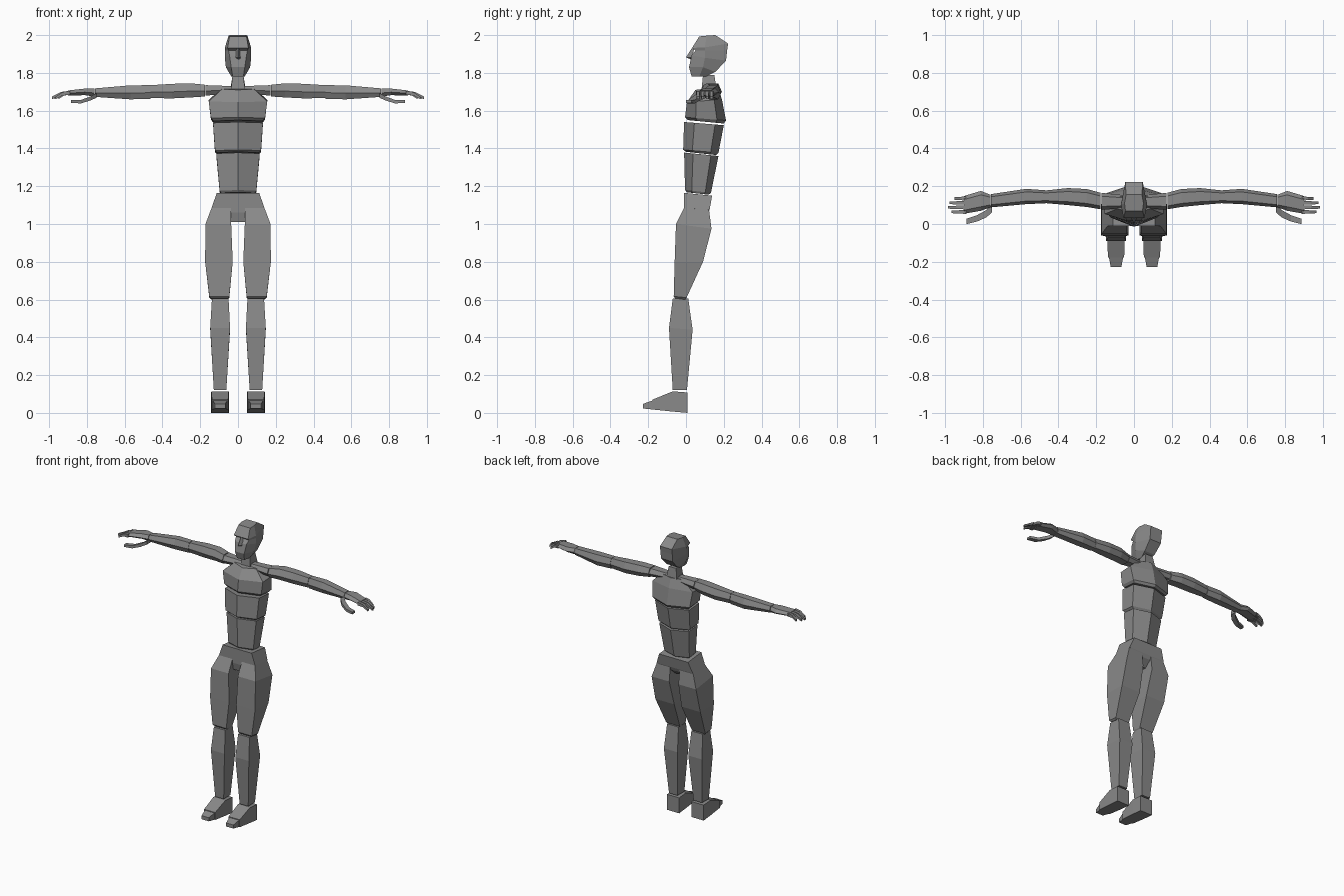
import bpy
import bmesh
from mathutils import Vector

default_cube = bpy.data.objects.get("Cube")
if default_cube:
    bpy.data.objects.remove(default_cube, do_unlink=True)

grey = bpy.data.materials.new("plain_grey")
grey.use_nodes = True
grey_value = (0.25, 0.25, 0.25, 1)
grey.diffuse_color = grey_value
grey.node_tree.nodes["Principled BSDF"].inputs["Base Color"].default_value = grey_value


def loft(name, rings, side=1):
    """Skin a list of equal cross-sections and cap both ends."""
    bm = bmesh.new()
    loops = [[bm.verts.new((x * side, y, z)) for x, y, z in ring] for ring in rings]
    for lower, upper in zip(loops, loops[1:]):
        for i in range(len(lower)):
            j = (i + 1) % len(lower)
            bm.faces.new((lower[i], lower[j], upper[j], upper[i]))
    bm.faces.new(loops[0])
    bm.faces.new(loops[-1])
    bmesh.ops.recalc_face_normals(bm, faces=bm.faces)
    mesh = bpy.data.meshes.new(name)
    bm.to_mesh(mesh)
    bm.free()
    mesh.materials.append(grey)
    obj = bpy.data.objects.new(name, mesh)
    bpy.context.collection.objects.link(obj)
    return obj


def pair(name, rings):
    """Build a part on the left and its mirror on the right."""
    loft("left_" + name, rings, 1)
    loft("right_" + name, rings, -1)


def box_ring(inner, outer, front, back, z_front, z_back):
    """Four-sided level section, optionally sloping front to back."""
    return [(inner, front, z_front), (outer, front, z_front),
            (outer, back, z_back), (inner, back, z_back)]


def trunk_ring(width, front, back, z_front, z_back):
    """Six-sided section with a ridge down the front and the back."""
    depth = back - front
    y_a, y_b = front + depth * 0.26, back - depth * 0.22
    z_a = z_front + (z_back - z_front) * 0.26
    z_b = z_back - (z_back - z_front) * 0.22
    return [(0, front, z_front), (width, y_a, z_a), (width, y_b, z_b),
            (0, back, z_back), (-width, y_b, z_b), (-width, y_a, z_a)]


def head_ring(front, middle, back):
    """Six-sided section; each argument is (half width, y, z)."""
    points = (front, middle, back)
    return ([(w, y, z) for w, y, z in points]
            + [(-w, y, z) for w, y, z in reversed(points)])


def arm_ring(x, front, back, low, high):
    """Upright section across an arm, narrowed underneath at the front."""
    bevel = (back - front) * 0.2
    middle = low + (high - low) * 0.45
    return [(x, front + bevel, low), (x, front, middle), (x, front + bevel, high),
            (x, back - bevel, high), (x, back, middle), (x, back - bevel, low)]


def digit(name, path, width, thick):
    """Tapered box following a bent path."""
    rings = []
    for step, point in enumerate(path):
        p = Vector(point)
        scale = 1 - 0.35 * step / (len(path) - 1)
        w, t = width * scale, thick * scale
        rings.append([p + Vector((0, a * w, b * t))
                      for a, b in ((-1, -1), (1, -1), (1, 1), (-1, 1))])
    pair(name, rings)


# Head: jaw, cheeks, recessed eye line, brow and crown
loft("head", [
    head_ring((.028, .03, 1.78), (.035, .07, 1.78), (.028, .105, 1.78)),
    head_ring((.036, .016, 1.83), (.064, .09, 1.83), (.04, .155, 1.805)),
    head_ring((.045, .03, 1.893), (.07, .1, 1.88), (.045, .212, 1.865)),
    head_ring((.05, .05, 1.918), (.07, .1, 1.918), (.046, .218, 1.92)),
    head_ring((.055, .032, 1.932), (.069, .1, 1.935), (.046, .223, 1.955)),
    head_ring((.045, .07, 1.993), (.05, .11, 1.997), (.042, .155, 2)),
])
loft("nose", [
    [(-.018, .04, 1.87), (.018, .04, 1.87), (0, .035, 1.868)],
    [(-.014, .03, 1.882), (.014, .03, 1.882), (0, 0, 1.882)],
    [(-.008, .045, 1.93), (.008, .045, 1.93), (0, .03, 1.93)],
])
loft("neck", [
    box_ring(-.04, .04, .08, .16, 1.69, 1.72),
    box_ring(-.028, .028, .09, .15, 1.79, 1.79),
])

# Trunk: three stacked ridged blocks
loft("chest", [
    trunk_ring(.13, .01, .2, 1.55, 1.532),
    trunk_ring(.143, -.005, .212, 1.565, 1.548),
    trunk_ring(.155, .005, .19, 1.645, 1.66),
    trunk_ring(.085, .05, .17, 1.71, 1.725),
])
loft("ribs", [
    trunk_ring(.11, 0, .16, 1.382, 1.365),
    trunk_ring(.122, -.015, .172, 1.393, 1.377),
    trunk_ring(.132, -.01, .2, 1.54, 1.523),
])
loft("abdomen", [
    trunk_ring(.09, .005, .12, 1.168, 1.155),
    trunk_ring(.097, -.005, .132, 1.18, 1.165),
    trunk_ring(.115, -.01, .172, 1.378, 1.36),
])

# Pelvis: hip block over a narrow strip between the legs
loft("pelvis", [
    box_ring(-.036, .036, .0, .07, 1.01, 1.01),
    box_ring(-.06, .06, -.01, .115, 1.06, 1.05),
    box_ring(-.14, .14, -.01, .125, 1.085, 1.075),
    box_ring(-.112, .112, -.01, .138, 1.165, 1.15),
])

# Legs
pair("thigh", [
    box_ring(.052, .142, -.058, -.005, .607, .6),
    box_ring(.046, .152, -.065, .003, .617, .61),
    box_ring(.028, .174, -.06, .09, .8, .8),
    box_ring(.036, .172, -.053, .135, 1, .975),
    box_ring(.036, .14, -.01, .122, 1.085, 1.075),
])
pair("shin", [
    box_ring(.062, .128, -.07, .005, .12, .12),
    box_ring(.042, .147, -.09, .035, .45, .44),
    box_ring(.05, .138, -.07, .012, .605, .605),
])


def foot_ring(y, low, high, width, middle=.095):
    return [(middle - width, y, low), (middle + width, y, low),
            (middle + width, y, high), (middle - width, y, high)]


pair("foot", [
    foot_ring(.007, 0, .108, .047),
    foot_ring(-.07, .007, .114, .046),
    foot_ring(-.178, .018, .07, .043),
])
pair("toes", [
    foot_ring(-.175, .018, .066, .038),
    foot_ring(-.227, .023, .048, .028),
])

# Collars and arms
pair("collar", [
    arm_ring(.03, .085, .15, 1.69, 1.73),
    arm_ring(.172, .075, .165, 1.68, 1.735),
])
pair("upper_arm", [
    arm_ring(.176, .078, .165, 1.675, 1.737),
    arm_ring(.25, .09, .185, 1.67, 1.745),
    arm_ring(.35, .1, .19, 1.665, 1.742),
    arm_ring(.462, .11, .178, 1.667, 1.735),
])
pair("forearm", [
    arm_ring(.464, .11, .178, 1.663, 1.735),
    arm_ring(.57, .105, .186, 1.66, 1.734),
    arm_ring(.757, .088, .158, 1.673, 1.718),
])

# Hands: palm, four bent fingers and a drooping thumb
pair("palm", [
    arm_ring(.76, .088, .155, 1.675, 1.717),
    arm_ring(.81, .07, .175, 1.682, 1.717),
    arm_ring(.9, .054, .148, 1.68, 1.707),
])
for label, y, tip in (("little", .135, .95), ("ring", .112, .975),
                      ("middle", .088, .985), ("index", .064, .965)):
    bend = (tip + .89) / 2
    digit(label + "_finger", [(.89, y, 1.694), (bend, y, 1.69), (tip, y, 1.668)],
          .0105, .011)
digit("thumb", [(.75, .085, 1.68), (.78, .055, 1.665),
                (.83, .03, 1.648), (.885, .014, 1.648)], .022, .012)
